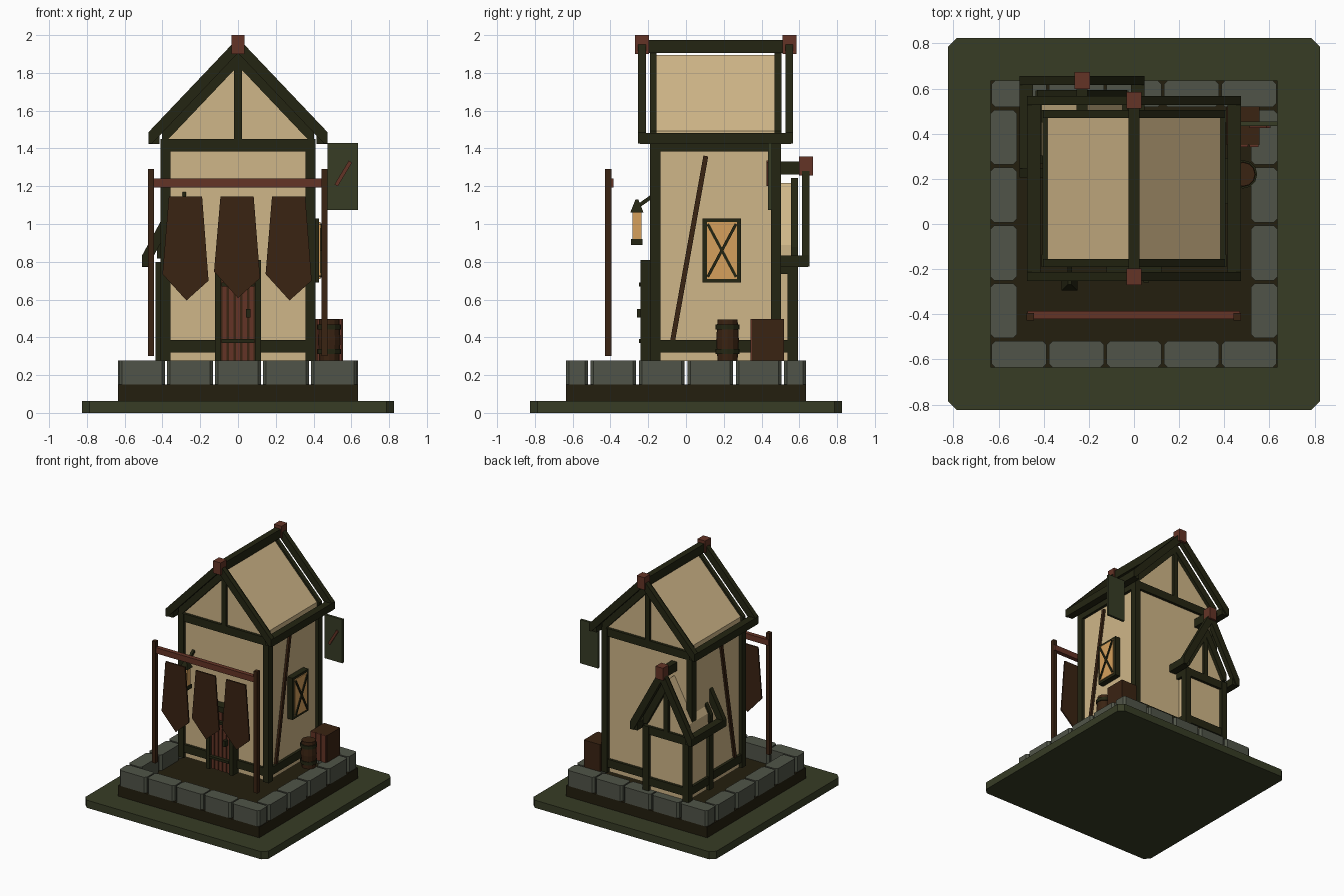
import bpy, bmesh, math
from mathutils import Vector

if "Cube" in bpy.data.objects:
    bpy.data.objects.remove(bpy.data.objects["Cube"])


def material(name, r, g, b):
    lin = [((c / 255 + 0.055) / 1.055) ** 2.4 if c > 10 else c / 3294 for c in (r, g, b)]
    m = bpy.data.materials.new(name)
    m.diffuse_color = (*lin, 1)
    m.use_nodes = True
    m.node_tree.nodes["Principled BSDF"].inputs["Base Color"].default_value = m.diffuse_color
    return m


GRASS = material("moss_green", 55, 60, 37)
EARTH = material("dark_earth", 35, 30, 14)
STONE = material("grey_stone", 80, 84, 72)
PLASTER = material("plaster", 207, 182, 136)
TIMBER = material("dark_timber", 36, 37, 18)
BROWN = material("dark_brown", 58, 35, 18)
RED = material("red_brown", 100, 52, 38)
GLOW = material("amber_glow", 214, 160, 92)


def prism(name, pts, t0, t1, mat, axis="y"):
    """Extrude a closed 2D outline along one axis."""
    put = {"x": lambda a, b, t: (t, a, b), "y": lambda a, b, t: (a, t, b),
           "z": lambda a, b, t: (a, b, t)}[axis]
    bm = bmesh.new()
    lo = [bm.verts.new(put(a, b, t0)) for a, b in pts]
    hi = [bm.verts.new(put(a, b, t1)) for a, b in pts]
    bm.faces.new(lo)
    bm.faces.new(hi)
    n = len(pts)
    for i in range(n):
        j = (i + 1) % n
        bm.faces.new((lo[i], lo[j], hi[j], hi[i]))
    bmesh.ops.recalc_face_normals(bm, faces=bm.faces)
    me = bpy.data.meshes.new(name)
    bm.to_mesh(me)
    bm.free()
    me.materials.append(mat)
    ob = bpy.data.objects.new(name, me)
    bpy.context.collection.objects.link(ob)
    return ob


def box(name, x0, x1, y0, y1, z0, z1, mat):
    return prism(name, [(x0, z0), (x1, z0), (x1, z1), (x0, z1)], y0, y1, mat)


def slab(name, x0, x1, y0, y1, z0, z1, c, mat):
    """Block with chamfered vertical edges."""
    pts = [(x0 + c, y0), (x1 - c, y0), (x1, y0 + c), (x1, y1 - c),
           (x1 - c, y1), (x0 + c, y1), (x0, y1 - c), (x0, y0 + c)]
    return prism(name, pts, z0, z1, mat, "z")


def bar(name, p, q, w, t0, t1, mat, axis):
    """Straight stick of width w between two 2D points."""
    p, q = Vector(p), Vector(q)
    d = (q - p).normalized() * w / 2
    s = Vector((-d.y, d.x))
    return prism(name, [p + s, p - s, q - s, q + s], t0, t1, mat, axis)


def cone(name, x, y, z0, z1, r0, r1, n, mat, turn=0.0):
    bm = bmesh.new()
    bmesh.ops.create_cone(bm, cap_ends=True, segments=n, radius1=r0, radius2=r1, depth=z1 - z0)
    me = bpy.data.meshes.new(name)
    bm.to_mesh(me)
    bm.free()
    me.materials.append(mat)
    ob = bpy.data.objects.new(name, me)
    ob.location = (x, y, (z0 + z1) / 2)
    ob.rotation_euler.z = turn
    bpy.context.collection.objects.link(ob)
    return ob


def timber_house(name, cx, cy, hx, hy, eave, tip, apex):
    """Plaster body with timber frame; tip = rafter end height, eave = its reach in x."""
    z0, s = 0.275, (apex - tip) / eave
    v = 0.055 * math.hypot(1, s)
    top = tip - 0.035
    a = apex - v - 0.01
    side = a - s * hx
    prism(name + "_plaster_body", [(cx - hx, z0), (cx + hx, z0), (cx + hx, side),
          (cx, a), (cx - hx, side)], cy - hy, cy + hy, PLASTER)
    # corner posts and horizontal beams
    for i in (-1, 1):
        for j in (-1, 1):
            px, py = cx + i * hx, cy + j * hy
            box(name + "_corner_post", px - .026, px + .026, py - .027, py + .027, z0, top, TIMBER)
        for nm, za, zb in (("_sill_beam", .32, .385), ("_wall_beam", top - .065, top)):
            px, py = cx + i * hx, cy + i * hy
            box(name + nm, px - .022, px + .022, cy - hy, cy + hy, za, zb, TIMBER)
            box(name + nm, cx - hx, cx + hx, py - .022, py + .022, za, zb, TIMBER)
        # eave beams
        ex = cx + i * (eave - .03)
        box(name + "_eave_beam", ex - .03, ex + .03, cy - hy - .08, cy + hy + .08,
            tip - .062, tip - .002, TIMBER)
    # rafters, king posts and ridge caps on both gables
    for j in (-1, 1):
        def chevron(nm, e, zt, ap, d0, d1):
            xi, zl = e - (v - .06) / s, zt - .06
            right = [(e, zt), (e, zl), (xi, zl)]
            pts = [(0, ap)] + right + [(0, ap - v)] + [(-x, z) for x, z in right[::-1]]
            prism(name + nm, [(cx + x, z) for x, z in pts], cy + j * (hy + d0), cy + j * (hy + d1), TIMBER)
        chevron("_barge_rafter", eave, tip, apex, .05, .09)
        e2 = hx + .02
        ap2 = apex - v * .85
        chevron("_inner_rafter", e2, ap2 - s * e2, ap2, -.008, .028)
        box(name + "_king_post", cx - .02, cx + .02, cy + j * hy, cy + j * (hy + .022),
            top, apex - 1.5 * v, TIMBER)
        box(name + "_ridge_cap", cx - .034, cx + .034, cy + j * (hy + .034), cy + j * (hy + .108),
            apex - .085, apex + .015, RED)
    box(name + "_ridge_beam", cx - .025, cx + .025, cy - hy - .06, cy + hy + .06,
        apex - .08, apex - .01, TIMBER)


# ground plate, earth bed and ring of stones
slab("ground_plate", -.825, .825, -.825, .825, 0, .062, .04, GRASS)
box("earth_bed", -.635, .635, -.635, .635, .062, .15, EARTH)
for j in (-1, 1):
    for k in range(5):
        x = (k - 2) * .2545
        slab("row_stone", x - .122, x + .122, j * .577 - .058, j * .577 + .058, .15, .277, .016, STONE)
    for k in range(4):
        y = (k - 1.5) * .2565
        slab("side_stone", j * .577 - .058, j * .577 + .058, y - .121, y + .121, .15, .277, .016, STONE)

# main house and rear annex
timber_house("house", 0, .157, .383, .32, .475, 1.485, 1.985)
timber_house("annex", -.23, .43, .18, .135, .277, .835, 1.342)

# long diagonal braces on both sides
for i in (-1, 1):
    bar("side_brace", (-.07, .385), (.105, 1.36), .026, i * .38, i * .4, BROWN, "x")

# door with frame, planks, bands and handle
for i in (-1, 1):
    box("door_jamb", i * .105 - .016, i * .105 + .016, -.24, -.165, .277, .81, TIMBER)
box("door_lintel", -.12, .12, -.24, -.165, .765, .81, TIMBER)
box("door_backing", -.09, .09, -.215, -.165, .277, .765, BROWN)
for k in range(5):
    x = (k - 2) * .036
    box("door_plank", x - .011, x + .011, -.222, -.21, .277, .765, RED)
for z in (.38, .68):
    box("door_band", -.088, .088, -.25, -.22, z - .01, z + .01, TIMBER)
box("door_handle", .042, .066, -.26, -.22, .505, .55, TIMBER)

# window on the right wall
box("window_pane", .38, .437, .11, .27, .71, 1.01, GLOW)
for y in (.103, .277):
    box("window_frame_side", .38, .43, y - .015, y + .015, .69, 1.03, TIMBER)
for z in (.705, 1.015):
    box("window_frame_rail", .38, .43, .09, .29, z - .015, z + .015, TIMBER)
bar("window_lattice", (.115, .72), (.265, 1.0), .015, .43, .445, TIMBER, "x")
bar("window_lattice", (.265, .72), (.115, 1.0), .015, .43, .444, TIMBER, "x")

# banner stand
for x in (-.46, .457):
    box("banner_stand_post", x - .016, x + .016, -.428, -.394, .3, 1.29, BROWN)
box("banner_stand_rail", -.472, .47, -.42, -.385, 1.193, 1.24, RED)
for x, dz in ((-.278, 0), (-.005, .013), (.268, 0)):
    shape = [(-.088, 1.145), (.088, 1.145), (.122, .70 + dz), (.005, .595 + dz), (-.122, .735 + dz)]
    prism("banner", [(x + a, b) for a, b in shape], -.412, -.4, BROWN)

# hanging lantern beside the door
q = math.pi / 4
cone("lantern_base", -.285, -.26, .89, .92, .043, .043, 4, TIMBER, q)
cone("lantern_glass", -.285, -.26, .92, 1.06, .033, .033, 4, GLOW, q)
cone("lantern_cap", -.285, -.26, 1.06, 1.13, .05, .01, 4, TIMBER, q)
bar("lantern_bracket", (-.26, 1.09), (-.16, 1.16), .02, -.295, -.275, TIMBER, "x")

# side sign with a painted stick
box("sign_board", .475, .635, .434, .454, 1.075, 1.43, GRASS)
bar("sign_stripe", (.52, 1.205), (.595, 1.33), .02, .425, .434, RED, "y")

# crate
box("crate", .41, .557, .35, .52, .277, .497, BROWN)
for k in range(3):
    x = .437 + k * .047
    box("crate_board", x - .02, x + .02, .342, .35, .277, .497, RED)

# barrel with hoops
cone("barrel_lower", .483, .22, .277, .385, .053, .06, 12, BROWN)
cone("barrel_upper", .483, .22, .385, .495, .06, .053, 12, BROWN)
for z in (.325, .455):
    cone("barrel_hoop", .483, .22, z - .014, z + .014, .063, .063, 12, TIMBER)
